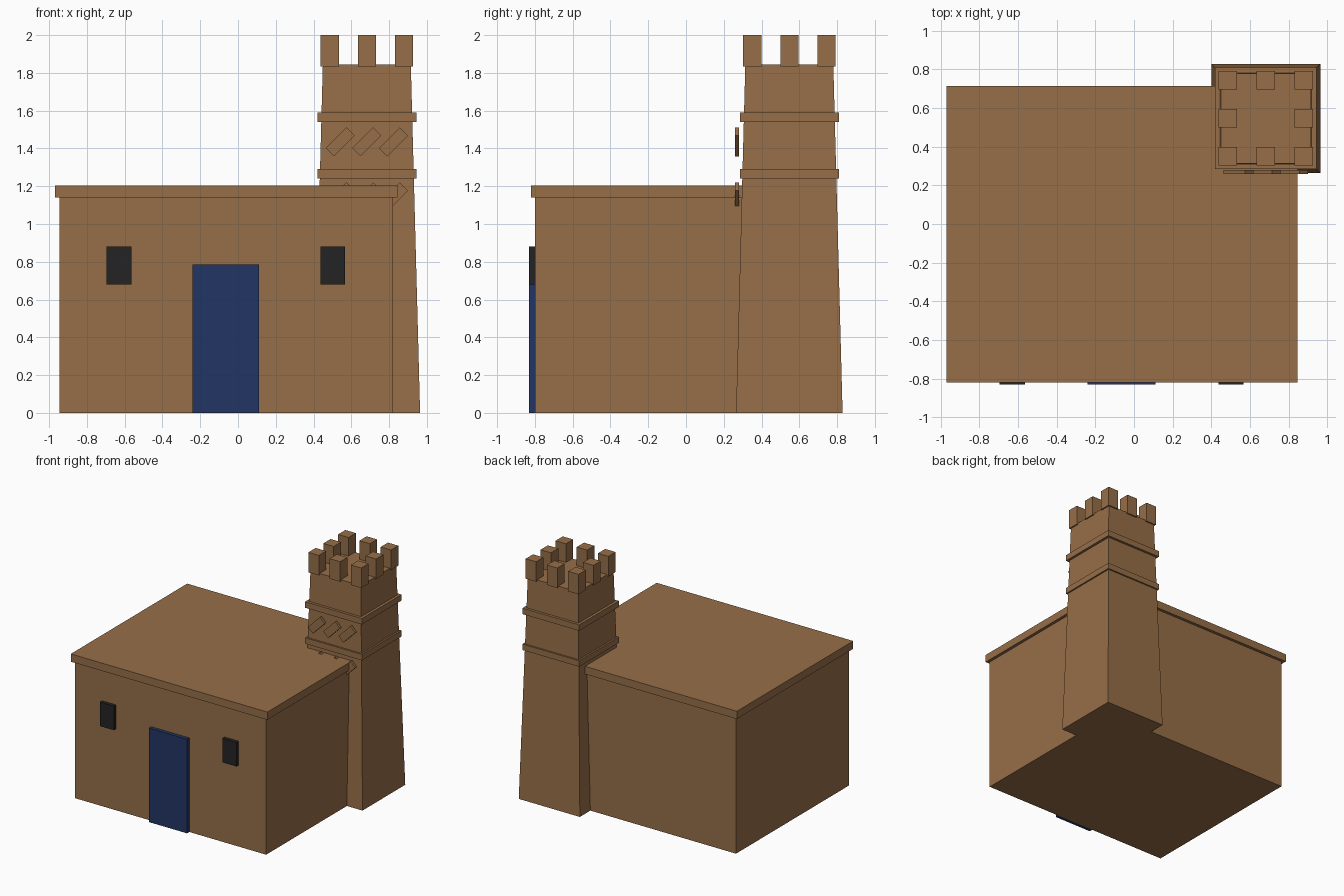
import bpy
import bmesh
from math import radians
from mathutils import Matrix

cube = bpy.data.objects.get("Cube")
if cube:
    bpy.data.objects.remove(cube, do_unlink=True)


def material(name, rgb):
    m = bpy.data.materials.new(name)
    m.use_nodes = True
    m.diffuse_color = (*rgb, 1)
    m.node_tree.nodes["Principled BSDF"].inputs["Base Color"].default_value = (*rgb, 1)
    return m


CLAY = material("clay brown", (0.305, 0.156, 0.065))
BLUE = material("door blue", (0.016, 0.036, 0.125))
BLACK = material("window black", (0.017, 0.017, 0.017))


def box(name, x, y, z, mat, top_scale=1, tilt=0):
    """Box from (min, max) ranges, with optional taper and tilt about y."""
    bm = bmesh.new()
    bmesh.ops.create_cube(bm, size=1)
    for v in bm.verts:
        if v.co.z > 0:
            v.co.x *= top_scale
            v.co.y *= top_scale
    size = [b - a for a, b in (x, y, z)]
    bm.transform(Matrix.Rotation(radians(tilt), 4, "Y") @ Matrix.Diagonal((*size, 1)))
    mesh = bpy.data.meshes.new(name)
    bm.to_mesh(mesh)
    bm.free()
    mesh.materials.append(mat)
    ob = bpy.data.objects.new(name, mesh)
    ob.location = [(a + b) / 2 for a, b in (x, y, z)]
    bpy.context.collection.objects.link(ob)
    return ob


def around(c, half):
    return (c - half, c + half)


# House with overhanging roof slab
box("house_walls", (-0.945, 0.82), (-0.80, 0.69), (0, 1.14), CLAY)
box("roof_slab", (-0.97, 0.845), (-0.82, 0.715), (1.14, 1.205), CLAY)

# Door and windows
box("door", (-0.24, 0.11), (-0.83, -0.79), (0, 0.785), BLUE)
for side, cx in (("right", -0.63), ("left", 0.502)):
    box(f"window_{side}", around(cx, 0.065), (-0.83, -0.79), (0.68, 0.88), BLACK)

# Tapered tower with two bands
TX, TY = 0.682, 0.547
box("tower", around(TX, 0.282), around(TY, 0.282), (0, 1.845), CLAY, top_scale=0.826)
for name, z in (("lower", 1.24), ("upper", 1.54)):
    box(f"tower_band_{name}", around(TX, 0.262), around(TY, 0.262), (z, z + 0.05), CLAY)

# Battlements around the tower top
for i in (-1, 0, 1):
    for j in (-1, 0, 1):
        if i or j:
            box("battlement", around(TX + i * 0.196, 0.048), around(TY + j * 0.196, 0.048),
                (1.833, 2.0), CLAY)

# Slanted ornament bars on the tower front
for z in (1.143, 1.435):
    for i in (-1, 0, 1):
        box("ornament_bar", around(TX + i * 0.141, 0.078), (0.26, 0.28),
            around(z, 0.031), CLAY, tilt=-45)
